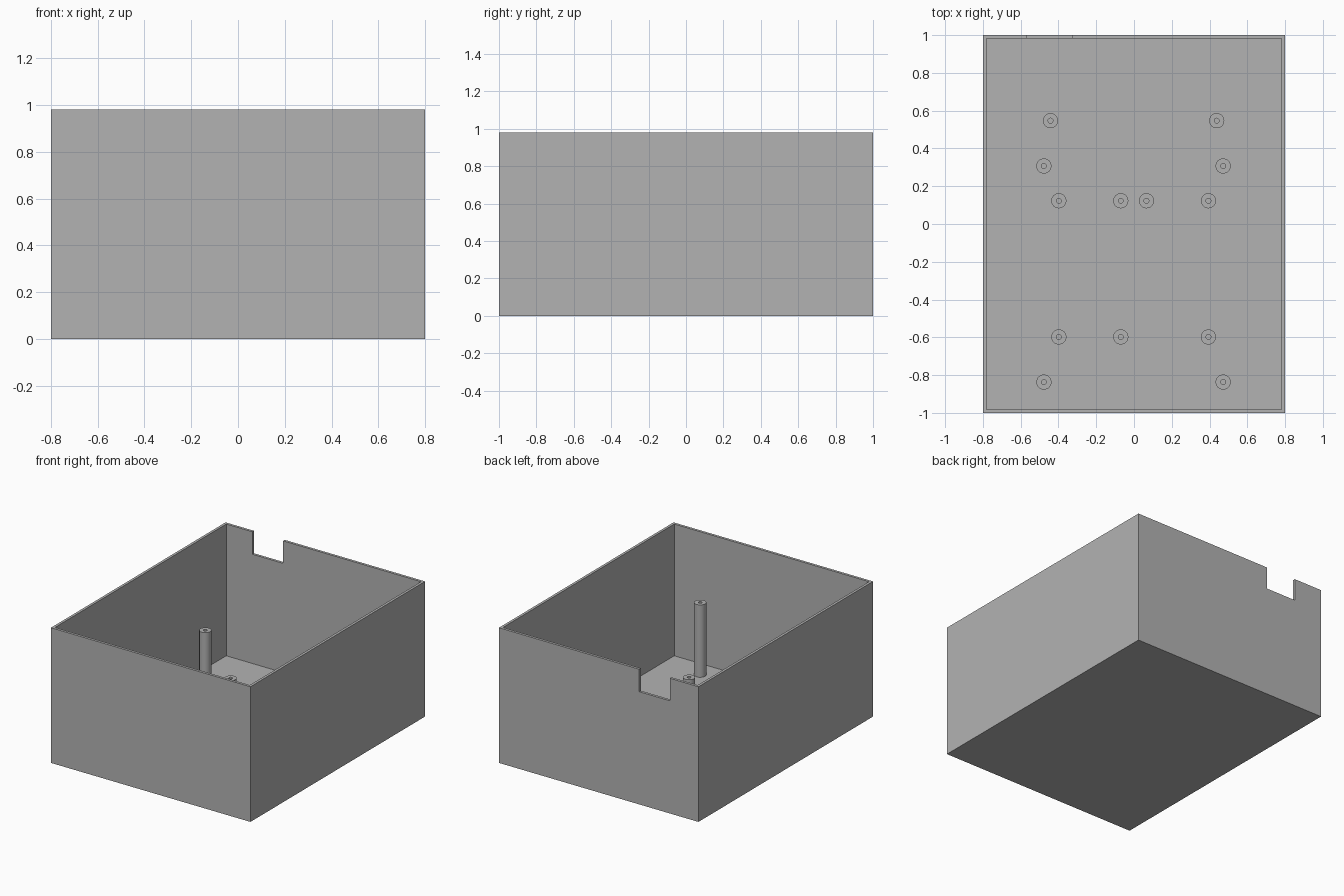
import bpy, bmesh, math
from mathutils import Matrix, Vector

if "Cube" in bpy.data.objects:
    bpy.data.objects.remove(bpy.data.objects["Cube"], do_unlink=True)

WIDTH, DEPTH, HEIGHT = 1.6, 2.0, 0.98
WALL, FLOOR = 0.019, 0.025
POST_R, HOLE_R = 0.04, 0.013
TALL, SHORT = 0.55, 0.12

grey = bpy.data.materials.new("plain grey")
grey.use_nodes = True
grey.diffuse_color = (0.45, 0.45, 0.45, 1)
grey.node_tree.nodes["Principled BSDF"].inputs["Base Color"].default_value = grey.diffuse_color


def finish(name, bm):
    bmesh.ops.recalc_face_normals(bm, faces=bm.faces)
    mesh = bpy.data.meshes.new(name)
    bm.to_mesh(mesh)
    bm.free()
    mesh.materials.append(grey)
    obj = bpy.data.objects.new(name, mesh)
    bpy.context.collection.objects.link(obj)
    return obj


def block(name, low, high):
    low, high = Vector(low), Vector(high)
    bm = bmesh.new()
    bmesh.ops.create_cube(bm, size=1, matrix=Matrix.Translation((low + high) / 2)
                          @ Matrix.Diagonal((*(high - low), 1)))
    return finish(name, bm)


def cut(target, cutter):
    cutter.hide_render = True
    mod = target.modifiers.new("cut", "BOOLEAN")
    mod.operation = "DIFFERENCE"
    mod.solver = "EXACT"
    mod.object = cutter
    bpy.context.view_layer.objects.active = target
    bpy.ops.object.modifier_apply(modifier=mod.name)
    bpy.data.objects.remove(cutter, do_unlink=True)


def post(name, x, y, top):
    # Hollow round post, spun from a bracket-shaped profile
    bm = bmesh.new()
    profile = [(POST_R, FLOOR), (POST_R, top), (HOLE_R, top), (HOLE_R, FLOOR)]
    verts = [bm.verts.new((r, 0, z)) for r, z in profile]
    edges = [bm.edges.new(pair) for pair in zip(verts, verts[1:])]
    bmesh.ops.spin(bm, geom=verts + edges, cent=(0, 0, 0), axis=(0, 0, 1),
                   angle=math.tau, steps=32)
    bmesh.ops.remove_doubles(bm, verts=bm.verts, dist=0.0001)
    obj = finish(name, bm)
    obj.location = (x, y, 0)
    bpy.ops.object.select_all(action="DESELECT")
    obj.select_set(True)
    bpy.context.view_layer.objects.active = obj
    bpy.ops.object.shade_smooth_by_angle()


# Open box with a thin wall and floor
hx, hy = WIDTH / 2, DEPTH / 2
box = block("box_shell", (-hx, -hy, 0), (hx, hy, HEIGHT))
cut(box, block("cavity_cutter", (WALL - hx, WALL - hy, FLOOR), (hx - WALL, hy - WALL, HEIGHT + 0.2)))

# Cable notch in the top of the back wall
cut(box, block("notch_cutter", (-0.57, hy - 0.1, HEIGHT - 0.163), (-0.325, hy + 0.1, HEIGHT + 0.2)))

# Four tall posts
for x in (-0.477, 0.472):
    for y in (-0.837, 0.307):
        post("tall_post", x, y, TALL)

# Short posts: a back pair, a middle row and a front row
for x in (-0.442, 0.438):
    post("short_post", x, 0.547, SHORT)
for x in (-0.398, -0.07, 0.066, 0.394):
    post("short_post", x, 0.123, SHORT)
for x in (-0.398, -0.07, 0.394):
    post("short_post", x, -0.598, SHORT)
